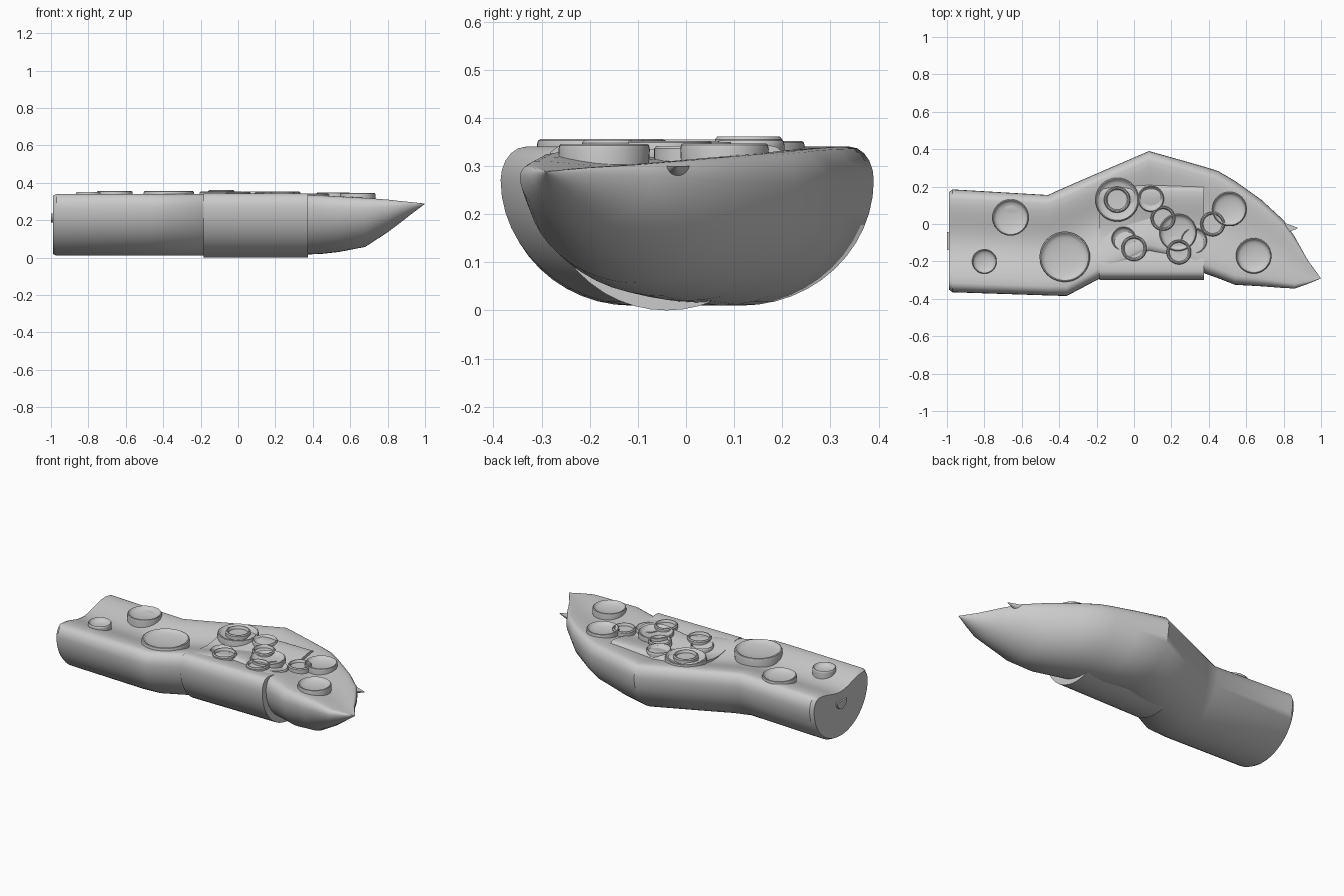
import bpy, bmesh, math

if "Cube" in bpy.data.objects:
    bpy.data.objects.remove(bpy.data.objects["Cube"])

grey = bpy.data.materials.new("plain grey")
grey.use_nodes = True
grey.diffuse_color = (0.6, 0.6, 0.6, 1)
grey.node_tree.nodes["Principled BSDF"].inputs["Base Color"].default_value = (0.6, 0.6, 0.6, 1)


def finish(name, bm, angle=35):
    bmesh.ops.recalc_face_normals(bm, faces=bm.faces)
    mesh = bpy.data.meshes.new(name)
    bm.to_mesh(mesh)
    bm.free()
    mesh.materials.append(grey)
    ob = bpy.data.objects.new(name, mesh)
    bpy.context.collection.objects.link(ob)
    bpy.ops.object.select_all(action='DESELECT')
    ob.select_set(True)
    bpy.context.view_layer.objects.active = ob
    bpy.ops.object.shade_smooth_by_angle(angle=math.radians(angle))
    return ob


def section(x, y_low, y_high, bottom, top, dip):
    """Round-bellied slice with rolled shoulders and a shallow hollow on top."""
    mid, half = (y_low + y_high) / 2, (y_high - y_low) / 2
    side = bottom + (top - bottom) * 0.79
    pts = []
    for i in range(25):
        a = math.pi + math.pi * i / 24
        pts.append((x, mid + half * math.cos(a), side + (side - bottom) * math.sin(a)))
    for i in range(1, 6):
        a = math.pi / 2 * i / 5
        pts.append((x, mid + half * (0.82 + 0.18 * math.cos(a)), side + (top - side) * math.sin(a)))
    for i in range(1, 12):
        t = 1 - i / 6
        pts.append((x, mid + half * 0.82 * t, top - dip * math.cos(t * math.pi / 2) ** 2))
    for i in range(5):
        a = math.pi / 2 * (1 - i / 5)
        pts.append((x, mid - half * (0.82 + 0.18 * math.cos(a)), side + (top - side) * math.sin(a)))
    return pts


def loft(name, slices):
    bm = bmesh.new()
    rings = [[bm.verts.new(p) for p in section(*s)] for s in slices]
    n = len(rings[0])
    for a, b in zip(rings, rings[1:]):
        for i in range(n):
            j = (i + 1) % n
            bm.faces.new((a[i], a[j], b[j], b[i]))
    bm.faces.new(rings[0])
    bm.faces.new(rings[-1])
    return finish(name, bm)


def lathe(name, x, y, profile, steps=40):
    bm = bmesh.new()
    verts = [bm.verts.new((r, 0, z)) for r, z in profile]
    edges = [bm.edges.new(p) for p in zip(verts, verts[1:])]
    bmesh.ops.spin(bm, geom=verts + edges, cent=(0, 0, 0), axis=(0, 0, 1),
                   angle=2 * math.pi, steps=steps)
    bmesh.ops.remove_doubles(bm, verts=bm.verts, dist=0.0002)
    bmesh.ops.translate(bm, verts=bm.verts, vec=(x, y, 0))
    return finish(name, bm)


# Bent limb tapering to an off-centre point
loft("bent_limb", [
    (-0.99, -0.35, 0.17, 0.02, 0.33, 0.04),
    (-0.97, -0.365, 0.185, 0.01, 0.34, 0.04),
    (-0.46, -0.382, 0.155, 0.01, 0.34, 0.04),
    (-0.36, -0.385, 0.2, 0.01, 0.34, 0.04),
    (-0.18, -0.29, 0.278, 0.01, 0.34, 0.04),
    (0.08, -0.16, 0.39, 0.01, 0.34, 0.035),
    (0.25, -0.2, 0.342, 0.01, 0.338, 0.03),
    (0.38, -0.265, 0.305, 0.017, 0.335, 0.025),
    (0.45, -0.29, 0.283, 0.02, 0.332, 0.022),
    (0.54, -0.325, 0.23, 0.03, 0.327, 0.02),
    (0.68, -0.333, 0.13, 0.057, 0.319, 0.015),
    (0.8, -0.342, 0.02, 0.135, 0.31, 0.01),
    (0.86, -0.345, -0.07, 0.18, 0.303, 0.005),
    (0.93, -0.32, -0.195, 0.235, 0.296, 0.002),
    (0.998, -0.292, -0.288, 0.286, 0.289, 0)])

# Straight sleeve across the inside of the bend
loft("straight_sleeve", [(-0.185, -0.3, 0.22, 0, 0.343, 0.035),
                         (0.375, -0.3, 0.22, 0, 0.343, 0.035)])

# Cupped suckers: x, y, radius, top height
cups = [(-0.8, -0.2, 0.066, 0.35), (-0.66, 0.035, 0.097, 0.355),
        (-0.37, -0.175, 0.135, 0.356), (-0.09, 0.13, 0.117, 0.352),
        (0.09, 0.135, 0.07, 0.353), (-0.055, -0.08, 0.065, 0.335),
        (0.235, -0.045, 0.1, 0.352), (0.32, -0.09, 0.07, 0.335),
        (0.51, 0.08, 0.092, 0.347), (0.64, -0.17, 0.095, 0.346)]
for x, y, r, top in cups:
    bowl = [(r * 0.9 * math.cos(a), top - 0.003 - 0.02 * math.sin(a))
            for a in (i * math.pi / 12 for i in range(6))]
    lathe("sucker_cup", x, y, [(r * 0.96, 0.27), (r, top - 0.012), (r * 0.98, top - 0.003),
                               (r * 0.94, top)] + bowl + [(0, top - 0.023)])

# Raised sucker rims: x, y, radius, top height
rims = [(-0.09, 0.13, 0.07, 0.361), (0, -0.13, 0.068, 0.35), (0.155, 0.03, 0.066, 0.35),
        (0.24, -0.15, 0.066, 0.354), (0.42, 0, 0.066, 0.342)]
for x, y, r, top in rims:
    lathe("sucker_rim", x, y, [(r, 0.27), (r, top - 0.006), (r * 0.93, top), (r * 0.85, top),
                               (r * 0.78, top - 0.006), (r * 0.76, top - 0.015), (0, top - 0.018)])


def half_round(name, x0, x1, y, z, r, tip_scale):
    """Small half-disc plug running along x, flat side up."""
    bm = bmesh.new()
    rings = []
    for x, s in ((x0, 1), (x1, tip_scale)):
        rings.append([bm.verts.new((x, y + r * s * math.cos(a), z + r * s * math.sin(a)))
                      for a in (math.pi + math.pi * i / 12 for i in range(13))])
    for i in range(13):
        j = (i + 1) % 13
        bm.faces.new((rings[0][i], rings[0][j], rings[1][j], rings[1][i]))
    for ring in rings:
        bm.faces.new(ring)
    return finish(name, bm)


# Side thorn near the point, and the plug on the cut end
half_round("side_thorn", 0.75, 0.875, -0.022, 0.3, 0.048, 0.05)
half_round("end_plug", -0.97, -1.0, -0.09, 0.235, 0.05, 0.95)
